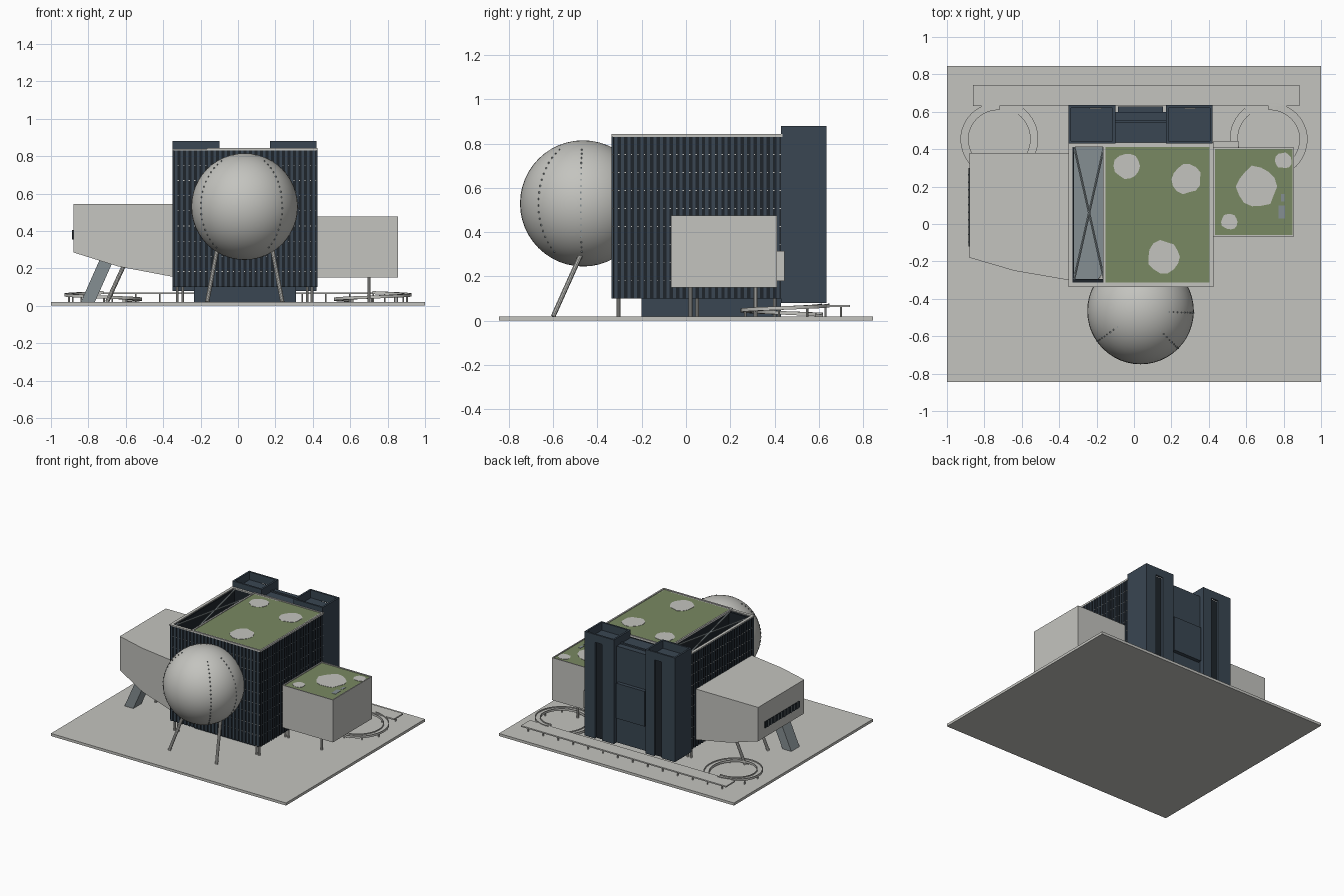
import bpy, bmesh, math, random
from mathutils import Vector, Matrix

if "Cube" in bpy.data.objects:
    bpy.data.objects.remove(bpy.data.objects["Cube"])

random.seed(4)


def mat(name, rgb):
    m = bpy.data.materials.new(name)
    m.diffuse_color = (*rgb, 1)
    m.use_nodes = True
    m.node_tree.nodes["Principled BSDF"].inputs["Base Color"].default_value = m.diffuse_color
    return m


CONCRETE = mat("pale concrete", (0.55, 0.55, 0.52))
GREEN = mat("roof green", (0.19, 0.25, 0.122))
NAVY = mat("navy cladding", (0.041, 0.061, 0.084))
GLASS = mat("dark glass", (0.013, 0.018, 0.024))
STEEL = mat("grey blue steel", (0.235, 0.275, 0.29))


def finish(name, bm, m, smooth=False):
    bmesh.ops.recalc_face_normals(bm, faces=bm.faces)
    me = bpy.data.meshes.new(name)
    bm.to_mesh(me)
    bm.free()
    me.materials.append(m)
    ob = bpy.data.objects.new(name, me)
    bpy.context.collection.objects.link(ob)
    if smooth:
        for p in me.polygons:
            p.use_smooth = True
    return ob


def boxes(name, items, m):
    """One object from boxes given as (x0, x1, y0, y1, z0, z1)."""
    bm = bmesh.new()
    for x0, x1, y0, y1, z0, z1 in items:
        M = Matrix.Translation(((x0 + x1) / 2, (y0 + y1) / 2, (z0 + z1) / 2)) @ \
            Matrix.Diagonal((x1 - x0, y1 - y0, z1 - z0, 1))
        bmesh.ops.create_cube(bm, size=1, matrix=M)
    return finish(name, bm, m)


def frame(x0, x1, y0, y1, z0, z1, t):
    """Four bars around a rectangle."""
    return [(x0, x1, y0, y0 + t, z0, z1), (x0, x1, y1 - t, y1, z0, z1),
            (x0, x0 + t, y0 + t, y1 - t, z0, z1), (x1 - t, x1, y0 + t, y1 - t, z0, z1)]


def rods(name, pairs, r, m, sides=10):
    bm = bmesh.new()
    for a, b in pairs:
        a, b = Vector(a), Vector(b)
        d = b - a
        M = Matrix.Translation((a + b) / 2) @ d.to_track_quat('Z', 'Y').to_matrix().to_4x4()
        bmesh.ops.create_cone(bm, cap_ends=True, segments=sides, radius1=r, radius2=r,
                              depth=d.length, matrix=M)
    return finish(name, bm, m)


def prism(name, bottom, top, m):
    bm = bmesh.new()
    lo = [bm.verts.new(p) for p in bottom]
    hi = [bm.verts.new(p) for p in top]
    bm.faces.new(lo)
    bm.faces.new(hi)
    n = len(lo)
    for i in range(n):
        bm.faces.new((lo[i], lo[(i + 1) % n], hi[(i + 1) % n], hi[i]))
    return finish(name, bm, m)


def blob(name, cx, cy, r, z):
    """Irregular pale roof patch."""
    pts = []
    for i in range(14):
        a = i * math.tau / 14
        k = r * random.uniform(0.88, 1.06)
        pts.append((cx + k * math.cos(a), cy + k * math.sin(a)))
    prism(name, [(x, y, z) for x, y in pts], [(x, y, z + 0.004) for x, y in pts], CONCRETE)


# Ground slab
boxes("ground_slab", [(-1, 1, -0.845, 0.845, 0, 0.02)], CONCRETE)

# Main glass block with an open light well on its left
X0, X1, Y0, Y1 = -0.345, 0.42, -0.33, 0.43
boxes("main_block", [(X0, X1, Y0, Y1, 0.1, 0.5), (-0.16, X1, Y0, Y1, 0.5, 0.83)]
      + [(X0, -0.32, Y0, Y1, 0.5, 0.83), (-0.32, -0.16, Y0, -0.295, 0.5, 0.83),
         (-0.32, -0.16, 0.415, Y1, 0.5, 0.83)], GLASS)
boxes("light_well_floor", [(-0.32, -0.16, -0.295, 0.415, 0.5, 0.505)], STEEL)
boxes("core_base", [(-0.235, 0.31, -0.2, 0.43, 0.02, 0.1)], NAVY)

# Facade fins and small pale floor dashes on the three open sides
fins, dashes = [], []
N, D = 26, 0.006
levels = [0.1 + 0.0811 * k for k in range(1, 9)]
for i in range(N):
    x = X0 + (X1 - X0) * (i + 0.5) / N
    y = Y0 + (Y1 - Y0) * (i + 0.5) / N
    fins.append((x - 0.007, x + 0.007, Y0 - D, Y0, 0.1, 0.83))
    for s, xa in ((-1, X0), (1, X1)):
        a, b = sorted((xa, xa + s * D))
        fins.append((a, b, y - 0.007, y + 0.007, 0.1, 0.83))
    for z in levels:
        dashes.append((x + 0.008, x + 0.014, Y0 - 0.005, Y0, z, z + 0.004))
        for s, xa in ((-1, X0), (1, X1)):
            a, b = sorted((xa, xa + s * 0.005))
            dashes.append((a, b, y + 0.008, y + 0.014, z, z + 0.004))
boxes("facade_fins", fins, NAVY)
boxes("floor_dashes", dashes, CONCRETE)

# Roof edges, planted roof and light well truss
boxes("roof_frame", frame(-0.35, 0.426, -0.336, 0.435, 0.83, 0.838, 0.022)
      + frame(-0.165, 0.426, -0.336, 0.435, 0.83, 0.843, 0.012), CONCRETE)
boxes("planted_roof", [(-0.153, 0.414, -0.324, 0.423, 0.828, 0.838)], GREEN)
for i, (x, y, r) in enumerate([(-0.035, 0.31, 0.073), (0.28, 0.24, 0.08), (0.16, -0.175, 0.088)]):
    blob("roof_patch_%d" % i, x, y, r, 0.836)
well = [(-0.32, 0.415), (-0.16, 0.415), (-0.16, -0.295), (-0.32, -0.295)]
rods("well_truss", [((*well[i], 0.825), (*well[j], 0.825)) for i, j in ((0, 2), (1, 3))],
     0.007, STEEL, 6)

# Rear towers: hollow tops and a vertical groove in each back face
for name, a, b, g in (("left_tower", -0.35, -0.1, -0.205), ("right_tower", 0.17, 0.42, 0.3)):
    boxes(name, [(a, b, 0.43, 0.615, 0.08, 0.82),
                 (a, g - 0.03, 0.615, 0.635, 0.08, 0.82), (g + 0.03, b, 0.615, 0.635, 0.08, 0.82)]
          + frame(a, b, 0.43, 0.635, 0.82, 0.88, 0.014), NAVY)
    boxes(name + "_groove", [(g - 0.03, g + 0.03, 0.613, 0.618, 0.08, 0.82)], GLASS)
boxes("rear_core", [(-0.1, 0.17, 0.43, 0.6, 0.08, 0.82), (-0.085, 0.155, 0.6, 0.628, 0.28, 0.55),
                    (-0.1, 0.17, 0.54, 0.555, 0.82, 0.83)], NAVY)

# Sphere hall, seam windows and slanted legs
C, R = Vector((0.035, -0.465, 0.53)), 0.285
bm = bmesh.new()
bmesh.ops.create_uvsphere(bm, u_segments=48, v_segments=24, radius=R, matrix=Matrix.Translation(C))
finish("sphere_hall", bm, CONCRETE, True)
dots = []
for az in (-55, 45, 88):
    for el in range(-50, 61, 6):
        a, e = math.radians(az), math.radians(el)
        p = C + R * Vector((math.sin(a) * math.cos(e), -math.cos(a) * math.cos(e), math.sin(e)))
        dots.append((p.x - .003, p.x + .003, p.y - .003, p.y + .003, p.z - .004, p.z + .004))
boxes("sphere_windows", dots, STEEL)
rods("sphere_legs", [((-0.165, -0.6, 0.02), (-0.11, -0.47, 0.31)),
                     ((0.237, -0.6, 0.02), (0.182, -0.47, 0.31))], 0.011, CONCRETE)

# Left wing with sloping underside
plan = [(-0.88, 0.38, 0.285), (-0.88, -0.18, 0.285), (-0.64, -0.25, 0.21),
        (-0.35, -0.30, 0.155), (-0.35, 0.38, 0.155), (-0.64, 0.38, 0.21)]
prism("left_wing", plan, [(x, y, 0.545) for x, y, _ in plan], CONCRETE)
boxes("left_wing_window", [(-0.884, -0.879, -0.12, 0.3, 0.355, 0.405)], GLASS)
boxes("left_wing_mullions", [(-0.887, -0.88, -0.1 + k * 0.04, -0.094 + k * 0.04, 0.355, 0.405)
                             for k in range(10)], STEEL)
prism("wing_stair", [(x, y, 0.02) for x, y in ((-0.84, -0.18), (-0.765, -0.18), (-0.765, -0.08), (-0.84, -0.08))],
      [(x, y, 0.245) for x, y in ((-0.74, -0.18), (-0.665, -0.18), (-0.665, -0.08), (-0.74, -0.08))], STEEL)
rods("left_wing_legs", [((-0.7, y, 0.02), (-0.61, y, 0.215)) for y in (0.0, 0.28)], 0.011, CONCRETE)

# Right wing with planted roof
boxes("right_wing", [(0.425, 0.855, -0.068, 0.41, 0.15, 0.465), (0.425, 0.56, 0.41, 0.445, 0.18, 0.315)]
      + frame(0.425, 0.855, -0.068, 0.41, 0.465, 0.476, 0.008), CONCRETE)
boxes("right_wing_planting", [(0.433, 0.847, -0.06, 0.402, 0.464, 0.47)], GREEN)
for i, (x, y, r) in enumerate([(0.655, 0.2, 0.112), (0.51, 0.012, 0.045), (0.8, 0.34, 0.045)]):
    blob("right_wing_patch_%d" % i, x, y, r, 0.468)
boxes("right_wing_pond", [(0.772, 0.808, 0.03, 0.1, 0.468, 0.472),
                          (0.785, 0.805, 0.12, 0.16, 0.468, 0.472)], STEEL)
rods("right_wing_legs", [((0.7, y, 0.02), (0.7, y, 0.15)) for y in (0.02, 0.315)], 0.009, CONCRETE)

# Columns below the main block
rods("block_columns", [((x, y, 0.02), (x, y, 0.1)) for x in (-0.325, -0.295, 0.37, 0.395)
                       for y in (-0.305, 0.05, 0.4)], 0.008, CONCRETE)

# Rear walkway on posts
boxes("rear_walkway", [(-0.86, 0.885, 0.632, 0.742, 0.062, 0.072)], CONCRETE)
rods("walkway_posts", [((-0.8 + k * 0.127, 0.7, 0.02), (-0.8 + k * 0.127, 0.7, 0.063))
                       for k in range(14)], 0.005, CONCRETE, 6)

# Spiral ramps with raised curbs, mirrored left and right
S = 48
for side, name in ((1, "right"), (-1, "left")):
    bm = bmesh.new()
    posts, prev = [], None
    section = [(0.165, 0), (0.208, 0), (0.208, 0.016), (0.202, 0.016), (0.202, 0.008),
               (0.171, 0.008), (0.171, 0.016), (0.165, 0.016)]
    for i in range(S + 1):
        t = i / S
        a = math.radians(90 - 322 * t)
        z = 0.062 - 0.042 * t
        k = 0.93 + 0.07 * min(1, 4 * t)
        dx, dy = side * math.cos(a), math.sin(a)
        ring = [bm.verts.new((side * 0.72 + dx * r * k, 0.455 + dy * r * k, z + h)) for r, h in section]
        if prev:
            for j in range(8):
                bm.faces.new((prev[j], prev[(j + 1) % 8], ring[(j + 1) % 8], ring[j]))
        if i in (0, S):
            bm.faces.new(ring)
        if i % 6 == 3 and i < 36:
            p = (side * 0.72 + dx * 0.187, 0.455 + dy * 0.187)
            posts.append(((*p, 0.02), (*p, z + 0.002)))
        prev = ring
    finish(name + "_spiral_ramp", bm, CONCRETE)
    rods(name + "_ramp_posts", posts, 0.005, CONCRETE, 6)
